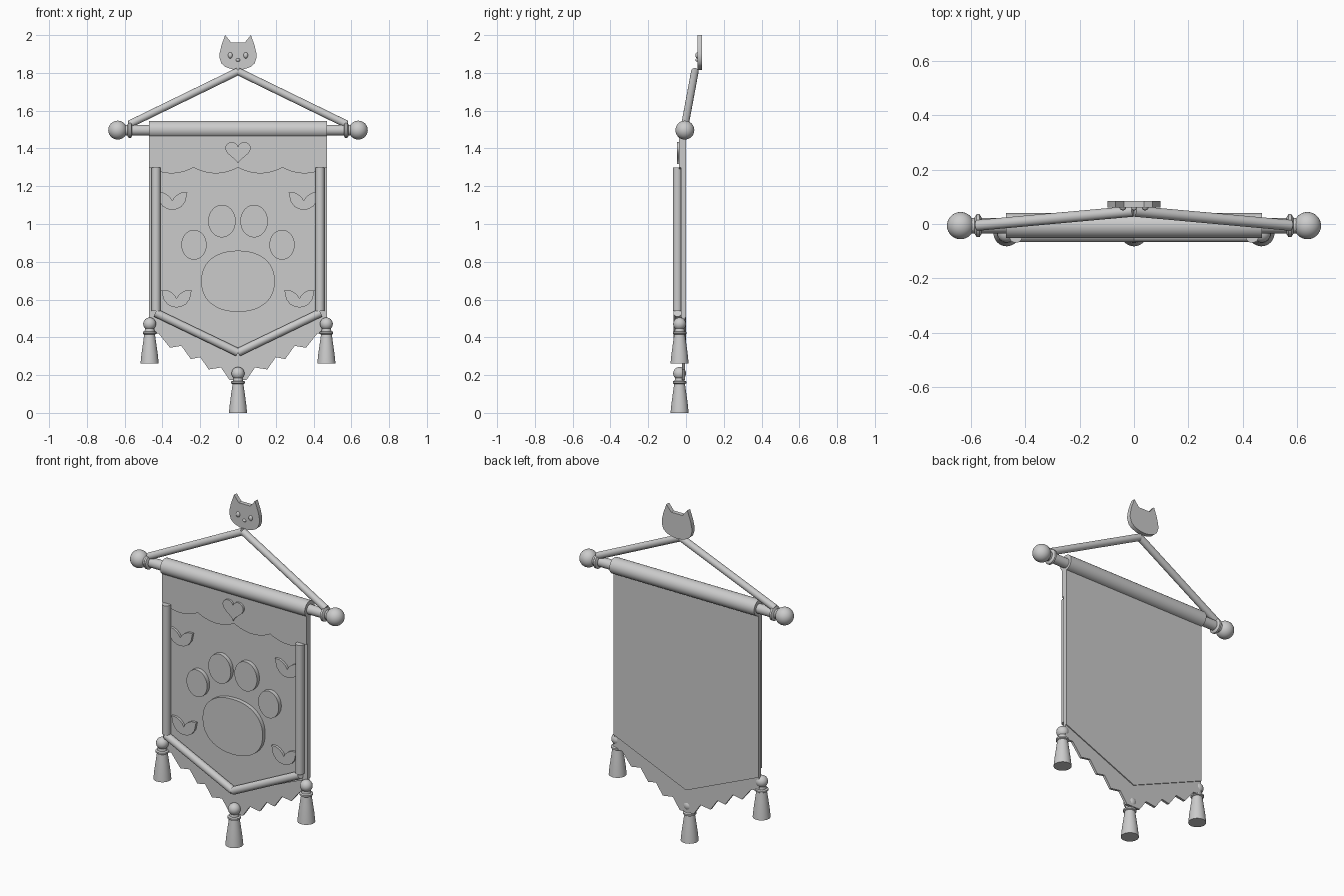
import bpy, bmesh, math
from mathutils import Vector

if "Cube" in bpy.data.objects:
    bpy.data.objects.remove(bpy.data.objects["Cube"])

mat = bpy.data.materials.new("pale grey")
mat.diffuse_color = (0.6, 0.6, 0.6, 1)
mat.use_nodes = True
mat.node_tree.nodes["Principled BSDF"].inputs["Base Color"].default_value = mat.diffuse_color


def finish(bm, name, smooth=True):
    bmesh.ops.recalc_face_normals(bm, faces=bm.faces[:])
    me = bpy.data.meshes.new(name)
    bm.to_mesh(me)
    bm.free()
    me.materials.append(mat)
    ob = bpy.data.objects.new(name, me)
    bpy.context.collection.objects.link(ob)
    if smooth:
        bpy.ops.object.select_all(action='DESELECT')
        ob.select_set(True)
        bpy.context.view_layer.objects.active = ob
        bpy.ops.object.shade_smooth_by_angle(angle=math.radians(35))
    return ob


def plate(name, pts, y0, y1):
    """Flat x-z outline given thickness from y0 to y1."""
    bm = bmesh.new()
    face = bm.faces.new([bm.verts.new((x, y0, z)) for x, z in pts])
    ext = bmesh.ops.extrude_face_region(bm, geom=[face])["geom"]
    for v in ext:
        if isinstance(v, bmesh.types.BMVert):
            v.co.y = y1
    return finish(bm, name)


def mirrored(half):
    """Complete a right-hand outline whose ends lie on x = 0."""
    return half + [(-x, z) for x, z in reversed(half) if abs(x) > 1e-6]


def lathe(name, profile, origin, axis=(0, 0, 1), sides=32):
    """Spin (radius, height) pairs around an axis."""
    bm = bmesh.new()
    rot = Vector((0, 0, 1)).rotation_difference(Vector(axis))
    rings = []
    for r, h in profile:
        rings.append([bm.verts.new(Vector(origin) + rot @ Vector(
            (r * math.cos(a), r * math.sin(a), h)))
            for a in (2 * math.pi * i / sides for i in range(sides))])
    for a, b in zip(rings, rings[1:]):
        for i in range(sides):
            j = (i + 1) % sides
            bm.faces.new((a[i], a[j], b[j], b[i]))
    bm.faces.new(rings[0])
    bm.faces.new(rings[-1])
    return finish(bm, name)


def rod(name, a, b, r):
    d = Vector(b) - Vector(a)
    return lathe(name, [(r, 0), (r, d.length)], a, d.normalized())


def ball(name, c, size):
    bm = bmesh.new()
    bmesh.ops.create_uvsphere(bm, u_segments=32, v_segments=16, radius=1)
    bmesh.ops.scale(bm, vec=size, verts=bm.verts[:])
    bmesh.ops.translate(bm, vec=c, verts=bm.verts[:])
    return finish(bm, name)


def oval(cx, cz, rx, rz, n=40, power=1.0):
    pts = []
    for i in range(n):
        c, s = math.cos(2 * math.pi * i / n), math.sin(2 * math.pi * i / n)
        pts.append((cx + rx * math.copysign(abs(c) ** power, c),
                    cz + rz * math.copysign(abs(s) ** power, s)))
    return pts


# Cloth panel with pointed bottom
plate("cloth_panel", mirrored([(0, 1.5), (0.47, 1.5), (0.47, 0.505), (0, 0.305)]), -0.026, 0.0)

# Jagged hem behind the lower trim
hem = [(0, 0.4), (0.47, 0.56), (0.47, 0.42), (0.42, 0.42), (0.36, 0.345), (0.30, 0.355),
       (0.25, 0.285), (0.20, 0.295), (0.155, 0.23), (0.09, 0.24), (0.045, 0.175), (0, 0.175)]
plate("jagged_hem", mirrored(hem), -0.02, -0.006)

# Scalloped valance
wave = [(0.47 * i / 32, 1.30 - 0.032 * abs(math.sin(math.pi * i / 16)) ** 0.8)
        for i in range(33)]
plate("valance", mirrored([(0, 1.5), (0.47, 1.5)] + wave[::-1]), -0.036, -0.02)

# Heart on the valance
heart = []
for i in range(33):
    t = math.pi * i / 32
    heart.append((0.067 * math.sin(t) ** 3, 1.386 + 0.0040 * (
        13 * math.cos(t) - 5 * math.cos(2 * t) - 2 * math.cos(3 * t) - math.cos(4 * t))))
heart[0], heart[-1] = (0, heart[0][1]), (0, heart[-1][1])
plate("heart", mirrored(heart), -0.047, -0.03)

# Paw emblem
plate("paw_pad", oval(0, 0.697, 0.195, 0.162, 48, 0.9), -0.05, -0.02)
for s in (-1, 1):
    plate("inner_toe", oval(s * 0.085, 1.015, 0.073, 0.086), -0.05, -0.02)
    plate("outer_toe", oval(s * 0.233, 0.89, 0.067, 0.079), -0.05, -0.02)

# Leaf sprigs in the corners
sprig = [(0, 0), (0.025, 0.004), (0.05, 0.018), (0.07, 0.045), (0.08, 0.093),
         (0.05, 0.092), (0.027, 0.08), (0.01, 0.065), (0, 0.048)]
for s in (-1, 1):
    for x, z in ((0.348, 1.075), (0.325, 0.558)):
        plate("leaf_sprig", [(s * x + px, z + pz) for px, pz in mirrored(sprig)], -0.04, -0.02)

# Top rod, sleeve and finials
ROD_Y = -0.006
rod("top_rod", (-0.6, ROD_Y, 1.497), (0.6, ROD_Y, 1.497), 0.028)
rod("cloth_sleeve", (-0.47, ROD_Y, 1.5), (0.47, ROD_Y, 1.5), 0.046)
for s in (-1, 1):
    ball("finial", (s * 0.637, ROD_Y, 1.497), (0.05, 0.05, 0.05))
    lathe("finial_collar", [(0.03, 0), (0.042, 0.007), (0.042, 0.018), (0.03, 0.026)],
          (s * 0.56, ROD_Y, 1.497), (s, 0, 0))

    # Hanging cord and padded trim
    rod("hanging_cord", (s * 0.575, -0.005, 1.528), (0, 0.047, 1.808), 0.02)
    rod("side_trim", (s * 0.434, -0.045, 0.54), (s * 0.434, -0.045, 1.30), 0.024)
    rod("lower_trim", (s * 0.437, -0.045, 0.53), (0, -0.045, 0.32), 0.022)

# Tassels
for x, z in ((-0.468, 0.262), (0.468, 0.262), (0, 0)):
    c = (x, -0.034, z)
    lathe("tassel_skirt", [(0.048, 0), (0.043, 0.05), (0.036, 0.1), (0.029, 0.15),
                           (0.024, 0.185)], c)
    lathe("tassel_collar", [(0.03, 0.153), (0.036, 0.157), (0.036, 0.166), (0.03, 0.17)], c)
    ball("tassel_ball", (x, -0.034, z + 0.209), (0.034, 0.034, 0.034))

# Cat head ornament
head = [(0, 1.962), (0.037, 1.962), (0.068, 2.0), (0.088, 1.945), (0.097, 1.905), (0.098, 1.88),
        (0.088, 1.85), (0.068, 1.832), (0.035, 1.82), (0, 1.816)]
plate("cat_head", mirrored(head), 0.06, 0.085)
for s in (-1, 1):
    ball("eye", (s * 0.041, 0.06, 1.893), (0.012, 0.01, 0.016))
ball("nose", (0, 0.06, 1.868), (0.011, 0.01, 0.009))
